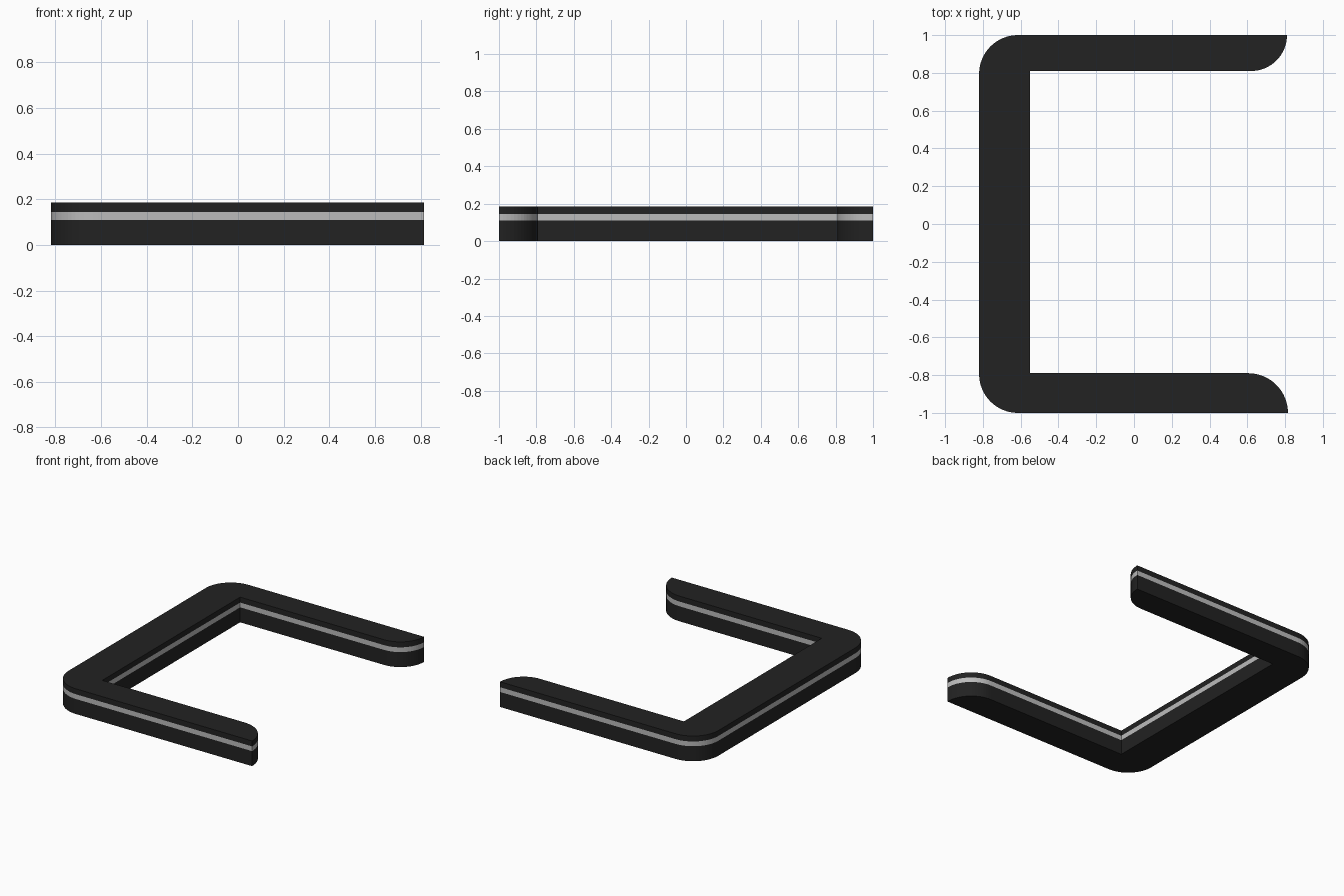
import bpy, bmesh
from math import sin, cos, radians

if "Cube" in bpy.data.objects:
    bpy.data.objects.remove(bpy.data.objects["Cube"])


def arc(cx, cy, r, a0, a1, n=16):
    return [(cx + r * cos(radians(a0 + (a1 - a0) * i / n)),
             cy + r * sin(radians(a0 + (a1 - a0) * i / n))) for i in range(n + 1)]


# C-shaped outline, counter-clockwise: round back corners, quarter-round arm tips
outline = (arc(-0.615, 0.795, 0.205, 90, 180)
           + arc(-0.615, -0.795, 0.205, 180, 270)
           + arc(0.605, -1.0, 0.21, 0, 90)
           + [(-0.55, -0.79), (-0.55, 0.81)]
           + arc(0.62, 1.0, 0.19, -90, 0))


def material(name, value):
    m = bpy.data.materials.new(name)
    m.diffuse_color = (value, value, value, 1)
    m.use_nodes = True
    m.node_tree.nodes["Principled BSDF"].inputs["Base Color"].default_value = m.diffuse_color
    return m


def layer(name, z0, z1, mat, bottom=False, top=False):
    bm = bmesh.new()
    lo = [bm.verts.new((x, y, z0)) for x, y in outline]
    hi = [bm.verts.new((x, y, z1)) for x, y in outline]
    for i in range(len(lo)):
        j = (i + 1) % len(lo)
        bm.faces.new((lo[i], lo[j], hi[j], hi[i]))
    if bottom:
        bm.faces.new(lo[::-1])
    if top:
        bm.faces.new(hi)
    me = bpy.data.meshes.new(name)
    bm.to_mesh(me)
    bm.free()
    me.materials.append(mat)
    ob = bpy.data.objects.new(name, me)
    bpy.context.collection.objects.link(ob)


black = material("black", 0.016)
silver = material("silver", 0.5)

# Stacked flush layers: body, trim stripe, top slab
layer("lower_body", 0.0, 0.11, black, bottom=True)
layer("trim_stripe", 0.11, 0.145, silver)
layer("upper_slab", 0.145, 0.185, black, top=True)
